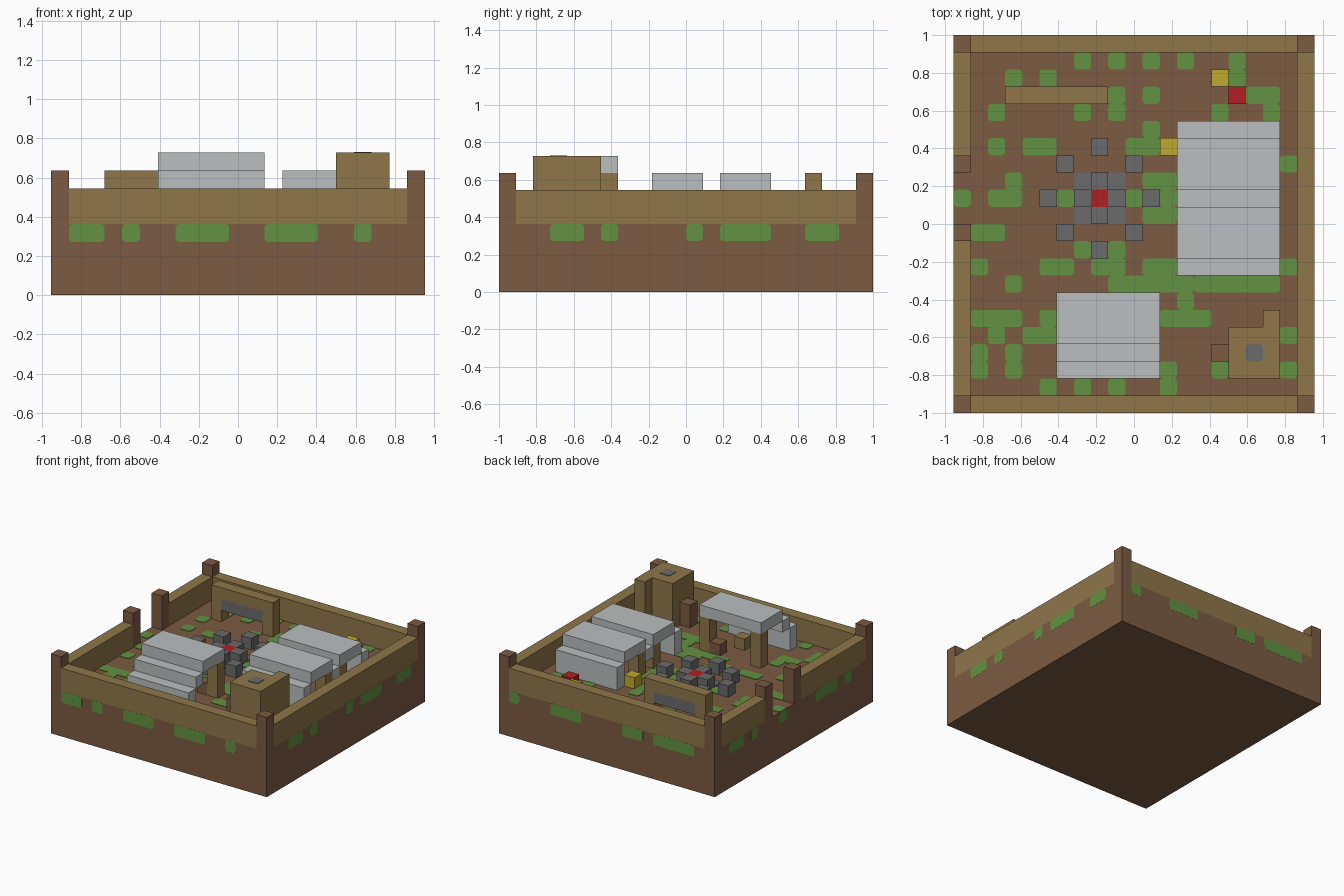
import bpy, bmesh
from mathutils import Vector

cube = bpy.data.objects.get("Cube")
if cube:
    bpy.data.objects.remove(cube)

U = 2 / 22                                # one building block
ORIGIN = Vector((-10.5 * U, -1, 0))
G = 4                                     # ground level, in blocks


def material(name, hex_code):
    rgb = [int(hex_code[i:i + 2], 16) / 255 for i in (0, 2, 4)]
    lin = [c / 12.92 if c < 0.04 else ((c + 0.055) / 1.055) ** 2.4 for c in rgb]
    m = bpy.data.materials.new(name)
    m.use_nodes = True
    m.diffuse_color = (*lin, 1)
    m.node_tree.nodes["Principled BSDF"].inputs["Base Color"].default_value = (*lin, 1)
    return m


EARTH = material("earth_brown", "7c5b42")
TIMBER = material("timber_tan", "8f7649")
GRASS = material("grass_green", "629241")
CANVAS = material("roof_pale_grey", "babfbf")
STONE = material("stone_grey", "6b6b6b")
RED = material("red", "b01f22")
YELLOW = material("yellow", "bfab2e")


def blocks(name, mat, boxes, round_axis=None):
    """One object from boxes (low corner, high corner) given in block units."""
    bm = bmesh.new()
    for lo, hi in boxes:
        lo, hi = Vector(lo), Vector(hi)
        made = bmesh.ops.create_cube(bm, size=1)["verts"]
        for v in made:
            v.co = ORIGIN + U * Vector([lo[a] + (v.co[a] + 0.5) * (hi[a] - lo[a]) for a in range(3)])
        if round_axis is not None:        # soften the corners of thin patches
            edges = {e for v in made for e in v.link_edges
                     if abs(e.verts[0].co[round_axis] - e.verts[1].co[round_axis]) > 1e-5}
            bmesh.ops.bevel(bm, geom=list(edges), offset=0.18 * U, segments=2,
                            profile=0.5, affect='EDGES')
    mesh = bpy.data.meshes.new(name)
    bm.to_mesh(mesh)
    bm.free()
    mesh.materials.append(mat)
    ob = bpy.data.objects.new(name, mesh)
    bpy.context.collection.objects.link(ob)


def column(i, j, top, base=G):
    return (i, j, base), (i + 1, j + 1, top)


# Ground slab
blocks("ground", EARTH, [((0, 0, 0), (21, 22, G))])

# Small grass tufts on the floor: columns for each row, counted from the back
T = 0.04                                  # half thickness of a patch
tufts = {1: (7, 9, 11, 13, 16), 2: (3, 5, 16), 3: (9, 11), 4: (2, 7, 9, 15, 18),
         5: (11,), 6: (2,), 7: (19,), 8: (3,), 9: (0, 6, 10, 12), 11: (6,),
         12: (7, 9), 13: (1, 19), 14: (3,), 15: (13,), 16: (5,), 17: (2, 19),
         18: (1, 3), 19: (1, 3, 12, 15, 19), 20: (5, 7, 9, 12)}
blocks("grass_tufts", GRASS, [((c, 21 - r, G - T), (c + 1, 22 - r, G + T))
                              for r, cols in tufts.items() for c in cols], 2)

# Longer grass strips: row, first column, end column
strips = [(3, 17, 19), (6, 4, 6), (6, 10, 12), (8, 11, 13), (9, 2, 4), (10, 11, 13),
          (11, 1, 3), (13, 5, 7), (13, 8, 10), (13, 11, 13), (14, 9, 14), (14, 14, 19),
          (16, 1, 4), (16, 12, 15), (17, 4, 6)]
blocks("grass_strips", GRASS, [((a, 21 - r, G - T), (b, 22 - r, G + T)) for r, a, b in strips], 2)

# Grass hanging down the outer sides, as runs of blocks
S = T / 4
front = [(1, 3), (4, 5), (7, 10), (12, 15), (17, 18)]
back = [(2, 6), (7, 9), (13, 16), (19, 20)]
left = [(3, 5), (6, 7), (11, 12), (13, 16), (18, 20)]
right = [(3, 4), (5, 8), (12, 13), (16, 17), (18, 20)]
for side, runs, y in (("front", front, 0), ("back", back, 22)):
    blocks(side + "_grass", GRASS, [((a, y - S, 3), (b, y + S, G)) for a, b in runs], 1)
for side, runs, x in (("left", left, 21), ("right", right, 0)):
    blocks(side + "_grass", GRASS, [((x - S, a, 3), (x + S, b, G)) for a, b in runs], 0)

# Fence with a gate gap on the right side
blocks("fence", TIMBER, [((1, 0, G), (20, 1, 6)), ((1, 21, G), (20, 22, 6)),
                         ((20, 1, G), (21, 21, 6)),
                         ((0, 1, G), (1, 10, 6)), ((0, 15, G), (1, 21, 6))])
blocks("corner_posts", EARTH, [column(i, j, 7) for i in (0, 20) for j in (0, 21)])
blocks("gate_posts", EARTH, [column(0, j, 7) for j in (10, 14)])

# Front shelter: stepped roof on two posts, open at the back
blocks("front_shelter_roof", CANVAS, [((6, 4, 7), (12, 7, 8)), ((6, 3, 6), (12, 4, 7)),
                                      ((6, 2, G), (12, 3, 6))])
blocks("front_shelter_posts", TIMBER, [column(i, 6, 7) for i in (6, 11)])
blocks("shelter_table", TIMBER, [column(9, 4, 5)])
blocks("shelter_stool", EARTH, [column(10, 6, 5)])

# Two side shelters facing each other across a low covered strip
blocks("side_shelter_roofs", CANVAS, [((13, 9, 6), (19, 12, 7)), ((13, 13, 6), (19, 16, 7)),
                                      ((13, 12, 5), (19, 13, 6)),
                                      ((13, 8, G), (19, 9, 6)), ((13, 16, G), (19, 17, 6))])
blocks("side_shelter_posts", TIMBER, [column(i, j, 6) for i in (13, 18) for j in (11, 13)])

# Tower with a stone cap and a step beside it
blocks("tower", TIMBER, [((16, 2, G), (19, 5, 8)), column(18, 5, 8)])
blocks("tower_cap", STONE, [((17, 3, 8 - T), (18, 4, 8 + T))], 2)
blocks("tower_step", EARTH, [column(15, 3, 6)])

# Notice frame with a hanging board
blocks("notice_frame", TIMBER, [((3, 18, 6), (9, 19, 7)), column(3, 18, 6), column(8, 18, 6)])
blocks("notice_board", STONE, [((4, 18, 5), (8, 19, 6))])

# Fire pit and the ring of stone seats around it
seats, hearth, tiles = [], [], []
for dx in range(-3, 4):
    for dy in range(-3, 4):
        i, j = 8 + dx, 12 + dy
        if {abs(dx), abs(dy)} == {0, 3} or abs(dx) == abs(dy) == 2:
            seats.append(column(i, j, 5))
        elif abs(dx) + abs(dy) == 1:
            hearth.append(column(i, j, 5))
        elif abs(dx) == abs(dy) == 1:
            tiles.append(column(i, j, G + 2 * T))
blocks("stone_seats", STONE, seats)
blocks("hearth_stones", STONE, hearth)
blocks("hearth_tiles", STONE, tiles)
blocks("fire", RED, [column(8, 12, 5)])

# Loose crates
blocks("red_crate", RED, [column(16, 18, 5)])
blocks("yellow_crates", YELLOW, [column(12, 15, 5), column(15, 19, 5)])
